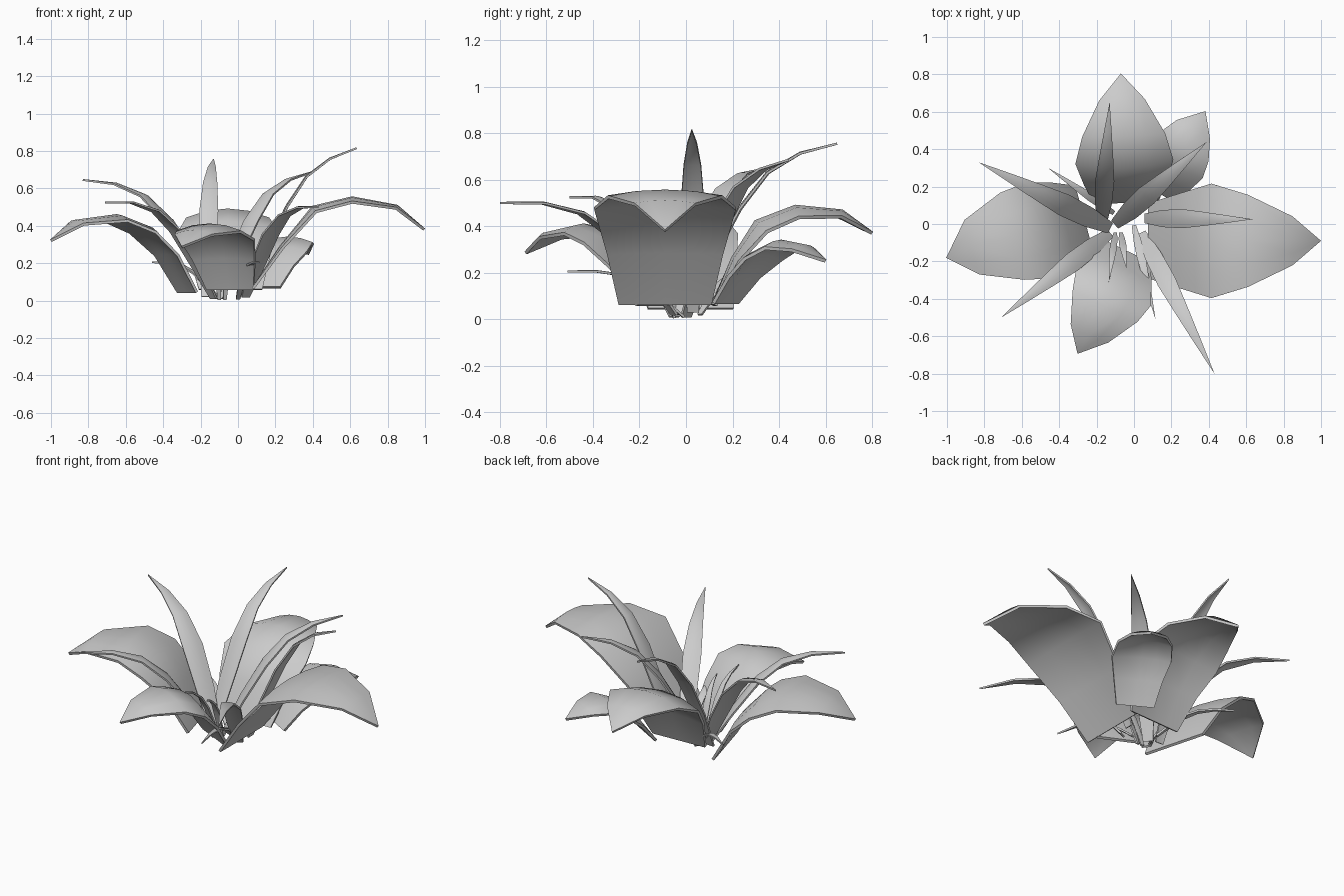
import bpy, bmesh
from mathutils import Vector

COLS = (-1, -0.5, 0, 0.5, 1)


def leaf(name, path, widths, sag, thick):
    """Sweep a bowed strip along a path, flat at the base, ending in a pointed tip."""
    pts = [Vector(p) for p in path]
    axis = pts[-1] - pts[0]
    side = Vector((-axis.y, axis.x, 0)).normalized()
    bm = bmesh.new()
    rows = []
    for i, (p, w) in enumerate(zip(pts, widths)):
        tangent = (pts[min(i + 1, len(pts) - 1)] - pts[max(i - 1, 0)]).normalized()
        normal = tangent.cross(side).normalized()
        bow = sag * min(1, i / 2)
        rows.append([bm.verts.new(p + side * w * u - normal * bow * w * u * u)
                     for u in COLS])
    for a, b in zip(rows, rows[1:]):
        for j in range(len(COLS) - 1):
            bm.faces.new((a[j + 1], a[j], b[j], b[j + 1]))
    bmesh.ops.remove_doubles(bm, verts=bm.verts, dist=0.0005)
    me = bpy.data.meshes.new(name)
    bm.to_mesh(me)
    bm.free()
    ob = bpy.data.objects.new(name, me)
    bpy.context.collection.objects.link(ob)
    m = ob.modifiers.new("thickness", 'SOLIDIFY')
    m.thickness = thick
    m.offset = 0
    bpy.ops.object.select_all(action='DESELECT')
    ob.select_set(True)
    bpy.context.view_layer.objects.active = ob
    bpy.ops.object.modifier_apply(modifier=m.name)
    bpy.ops.object.shade_smooth_by_angle(angle=0.7)


def blade(name, base, tip, arch, width):
    """Narrow leaf from base to tip; arch 0 rises steadily, 1 levels off early."""
    ts = (0, 0.16, 0.34, 0.53, 0.75, 1)
    low = (0, 0.31, 0.6, 0.81, 0.93, 1)
    high = (0, 0.36, 0.72, 0.93, 1.01, 1)
    path = []
    for t, a, b in zip(ts, low, high):
        p = Vector(base).lerp(Vector(tip), t)
        p.z = base[2] + (tip[2] - base[2]) * (a + (b - a) * arch)
        path.append(p)
    leaf(name, path, [width * k for k in (0.5, 0.9, 1, 0.74, 0.4, 0)], 0.15, 0.01)


# Five broad drooping leaves
leaf("broad_leaf_right",
     [(0.08, -0.09, 0.065), (0.23, -0.09, 0.29), (0.40, -0.09, 0.50),
      (0.61, -0.09, 0.55), (0.85, -0.09, 0.505), (0.995, -0.09, 0.38)],
     (0.20, 0.25, 0.305, 0.245, 0.13, 0), 0.1, 0.015)
leaf("broad_leaf_left",
     [(-0.27, 0.02, 0.045), (-0.37, 0.0, 0.25), (-0.49, -0.03, 0.39),
      (-0.65, -0.065, 0.455), (-0.87, -0.125, 0.425), (-1.0, -0.18, 0.32)],
     (0.19, 0.23, 0.265, 0.24, 0.15, 0), 0.12, 0.015)
leaf("broad_leaf_back",
     [(-0.04, 0.12, 0.06), (-0.045, 0.20, 0.26), (-0.05, 0.30, 0.42),
      (-0.055, 0.47, 0.485), (-0.065, 0.67, 0.465), (-0.07, 0.80, 0.37)],
     (0.17, 0.22, 0.26, 0.22, 0.12, 0), 0.22, 0.015)
leaf("broad_leaf_back_right",
     [(0.135, 0.17, 0.07), (0.175, 0.24, 0.19), (0.215, 0.315, 0.285),
      (0.265, 0.41, 0.335), (0.32, 0.51, 0.315), (0.38, 0.60, 0.25)],
     (0.105, 0.135, 0.165, 0.15, 0.10, 0), 0.2, 0.015)
leaf("broad_leaf_front",
     [(-0.04, -0.15, 0.06), (-0.07, -0.23, 0.23), (-0.10, -0.32, 0.36),
      (-0.155, -0.44, 0.405), (-0.24, -0.59, 0.37), (-0.30, -0.69, 0.285)],
     (0.14, 0.185, 0.22, 0.19, 0.11, 0), 0.2, 0.015)

# Six long narrow leaves: base, tip, arch, half width
long_blades = [
    ((-0.13, -0.02, 0.02), (-0.83, 0.33, 0.645), 0.5, 0.060),
    ((-0.13, -0.05, 0.01), (-0.71, -0.50, 0.525), 0.9, 0.052),
    ((0.04, -0.05, 0.02), (0.43, -0.80, 0.50), 0.9, 0.050),
    ((0.06, 0.03, 0.03), (0.635, 0.025, 0.815), 0.0, 0.050),
    ((-0.10, 0.0, 0.01), (0.39, 0.44, 0.685), 0.2, 0.056),
    ((-0.17, 0.01, 0.02), (-0.13, 0.65, 0.755), 0.2, 0.050),
]
for i, args in enumerate(long_blades):
    blade(f"long_leaf_{i + 1}", *args)

# Small young shoots around the centre
shoots = [
    ((-0.11, 0.06, 0.02), (-0.46, 0.30, 0.205), 0.8, 0.022),
    ((0.0, -0.01, 0.01), (0.115, -0.51, 0.205), 1.0, 0.022),
    ((-0.10, -0.05, 0.005), (-0.135, -0.31, 0.37), 0.0, 0.018),
    ((-0.07, -0.05, 0.005), (-0.04, -0.24, 0.32), 0.0, 0.018),
]
for i, args in enumerate(shoots):
    blade(f"young_shoot_{i + 1}", *args)
